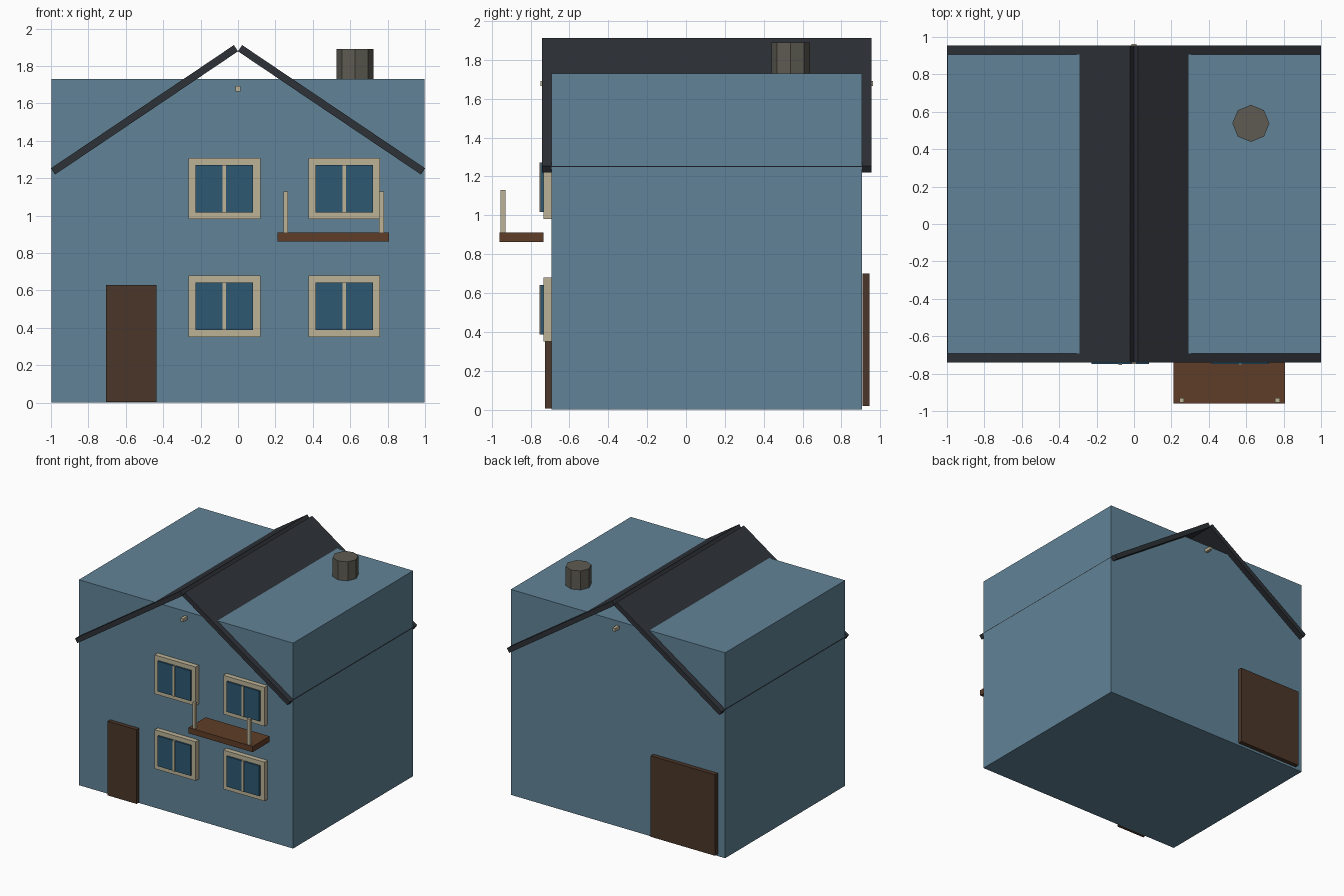
import bpy
from math import atan2

if "Cube" in bpy.data.objects:
    bpy.data.objects.remove(bpy.data.objects["Cube"])


def material(name, r, g, b):
    m = bpy.data.materials.new(name)
    m.diffuse_color = (r, g, b, 1)
    m.use_nodes = True
    m.node_tree.nodes["Principled BSDF"].inputs["Base Color"].default_value = m.diffuse_color
    return m


WALL = material("wall_blue", 0.12, 0.23, 0.31)
ROOF = material("roof_slate", 0.027, 0.031, 0.038)
DOOR = material("door_brown", 0.07, 0.037, 0.022)
DECK = material("deck_brown", 0.115, 0.047, 0.021)
TRIM = material("trim_cream", 0.51, 0.45, 0.31)
GLASS = material("glass_blue", 0.026, 0.098, 0.17)
STONE = material("stone", 0.11, 0.105, 0.085)


def box(name, x, y, z, mat):
    """Box from (min, max) ranges on each axis."""
    centre = [(a + b) / 2 for a, b in (x, y, z)]
    bpy.ops.mesh.primitive_cube_add(size=1, location=centre)
    o = bpy.context.object
    o.name = name
    o.scale = [b - a for a, b in (x, y, z)]
    o.data.materials.append(mat)
    return o


# House body
box("walls", (-0.998, 0.998), (-0.692, 0.905), (0, 1.73), WALL)

# Two sloped roof slabs meeting at the ridge
for side, label in ((-1, "left"), (1, "right")):
    slab = box(f"roof_{label}", (-0.59, 0.59), (-0.74, 0.955), (-0.02, 0.02), ROOF)
    slab.location.x = side * 0.5
    slab.location.z = 1.566
    slab.rotation_euler.y = side * atan2(0.66, 0.98)

# Ridge beam showing at both gables
box("ridge_beam", (-0.0125, 0.0125), (-0.748, 0.962), (1.665, 1.692), TRIM)

# Chimney
bpy.ops.mesh.primitive_cylinder_add(vertices=8, radius=0.099, depth=0.39,
                                    location=(0.625, 0.538, 1.695))
bpy.context.object.name = "chimney"
bpy.context.object.data.materials.append(STONE)

# Windows: frame, glass and centre bar
for floor, z in (("lower", 0.515), ("upper", 1.145)):
    for label, x in (("left", -0.073), ("right", 0.568)):
        n = f"{floor}_{label}_window"
        box(n + "_frame", (x - 0.192, x + 0.192), (-0.733, -0.68), (z - 0.164, z + 0.164), TRIM)
        box(n + "_glass", (x - 0.153, x + 0.153), (-0.748, -0.69), (z - 0.127, z + 0.127), GLASS)
        box(n + "_bar", (x - 0.01, x + 0.01), (-0.753, -0.70), (z - 0.127, z + 0.127), TRIM)

# Doors
box("front_door", (-0.706, -0.437), (-0.726, -0.68), (0.005, 0.63), DOOR)
box("back_door", (-0.932, -0.333), (0.908, 0.945), (0.018, 0.70), DOOR)

# Balcony with two posts
box("balcony_deck", (0.212, 0.808), (-0.96, -0.733), (0.863, 0.911), DECK)
for label, x in (("left", 0.255), ("right", 0.767)):
    box(f"balcony_post_{label}", (x - 0.0125, x + 0.0125), (-0.955, -0.93), (0.911, 1.13), TRIM)
